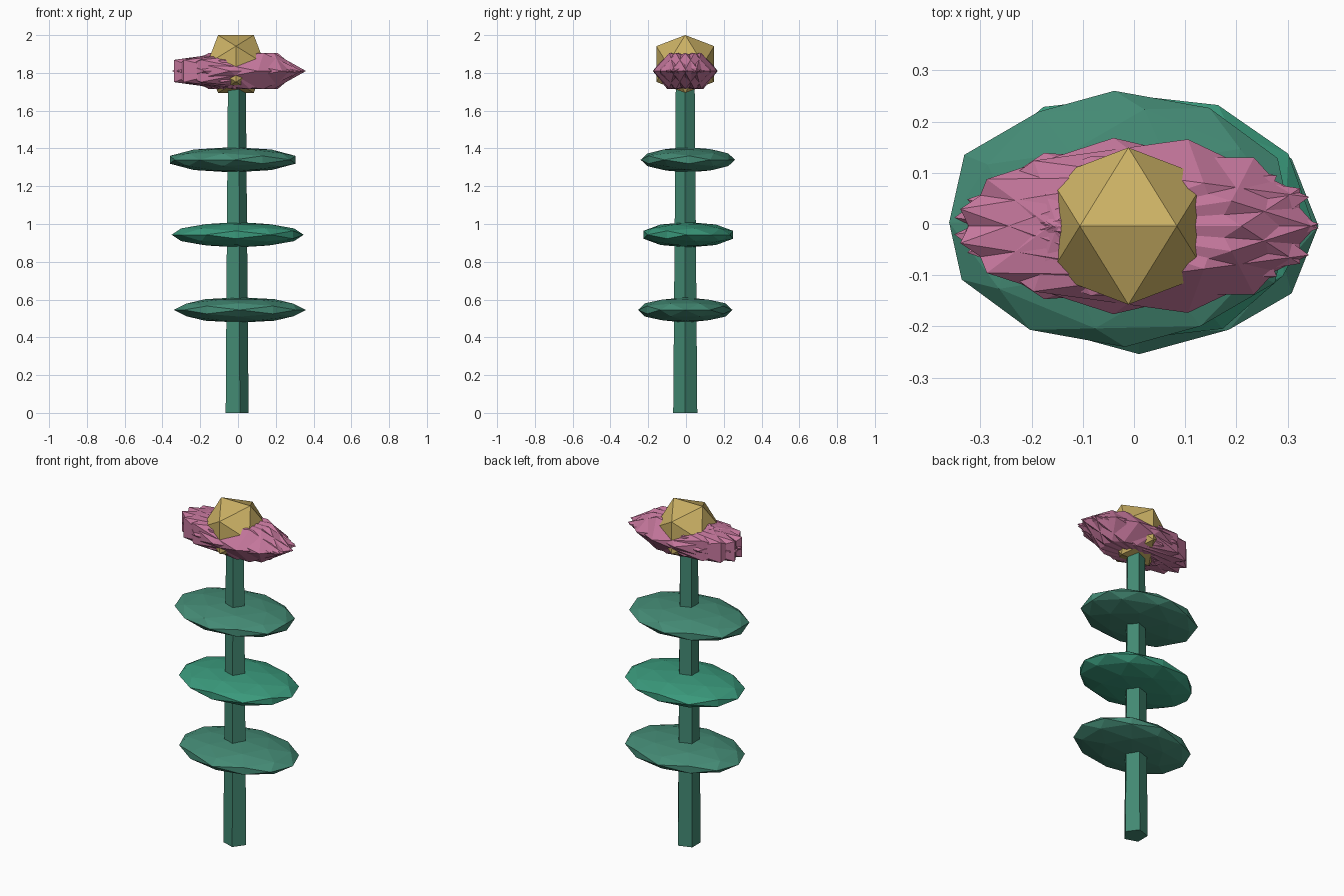
import bpy, bmesh, math
from mathutils import Vector, Matrix

if "Cube" in bpy.data.objects:
    bpy.data.objects.remove(bpy.data.objects["Cube"])

CX, CY = -0.011, -0.004          # plant axis
PHI = (1 + 5 ** 0.5) / 2


def material(name, rgb):
    m = bpy.data.materials.new(name)
    m.diffuse_color = (*rgb, 1)
    m.use_nodes = True
    m.node_tree.nodes["Principled BSDF"].inputs["Base Color"].default_value = m.diffuse_color
    return m


stem_green = material("stem_green", (0.055, 0.250, 0.170))
leaf_green = material("leaf_green", (0.058, 0.258, 0.178))
bright_green = material("bright_green", (0.042, 0.320, 0.200))
pink = material("petal_pink", (0.56, 0.185, 0.335))
gold = material("centre_gold", (0.60, 0.44, 0.13))


def finish(bm, name, mat):
    bmesh.ops.recalc_face_normals(bm, faces=bm.faces)
    mesh = bpy.data.meshes.new(name)
    bm.to_mesh(mesh)
    bm.free()
    mesh.materials.append(mat)
    ob = bpy.data.objects.new(name, mesh)
    bpy.context.collection.objects.link(ob)
    return ob


def icosphere(name, loc, radii, mat, spin=0.0, split=False):
    """Icosahedron with an edge on top, spun about z before being stretched."""
    bm = bmesh.new()
    for s in (-1, 1):
        for t in (-1, 1):
            for co in ((s, 0, t * PHI), (0, t * PHI, s), (t * PHI, s, 0)):
                bm.verts.new(Vector(co).normalized())
    bmesh.ops.convex_hull(bm, input=bm.verts)
    if split:
        bmesh.ops.subdivide_edges(bm, edges=bm.edges[:], cuts=1, use_grid_fill=True)
        for v in bm.verts:
            v.co.normalize()
    bm.transform(Matrix.Translation(loc) @ Matrix.Diagonal((*radii, 1))
                 @ Matrix.Rotation(spin, 4, 'Z'))
    return finish(bm, name, mat)


# Tapered five-sided stem
bm = bmesh.new()
bmesh.ops.create_cone(bm, cap_ends=True, segments=5, radius1=0.067, radius2=0.052, depth=1.8)
# turn so one corner points to +x
corner = max((v.co for v in bm.verts), key=lambda c: c.z * 10 + c.y)
bm.transform(Matrix.Translation((CX, CY, 0.9))
             @ Matrix.Rotation(-math.atan2(corner.y, corner.x), 4, 'Z'))
finish(bm, "stem", stem_green)

# Three flat leaves up the stem
leaves = [(0.010, -0.004, 0.545, 0, leaf_green),
          (-0.002, 0.012, 0.943, 30, bright_green),
          (-0.028, 0.010, 1.340, 60, leaf_green)]
for i, (x, y, z, spin, mat) in enumerate(leaves):
    icosphere(f"leaf_{i + 1}", (x, y, z), (0.35, 0.25, 0.067), mat,
              math.radians(spin), split=True)

# Ring of overlapping petals, each turned by half its ring angle
PETALS = 9
for i in range(PETALS):
    a = math.tau * i / PETALS
    icosphere(f"petal_{i + 1}",
              (CX + 0.037 * math.cos(a), CY + 0.037 * math.sin(a), 1.81),
              (0.35, 0.14, 0.112), pink, a / 2)

# Golden flower centre
icosphere("flower_centre", (CX, CY, 1.847), (0.18, 0.18, 0.18), gold)
